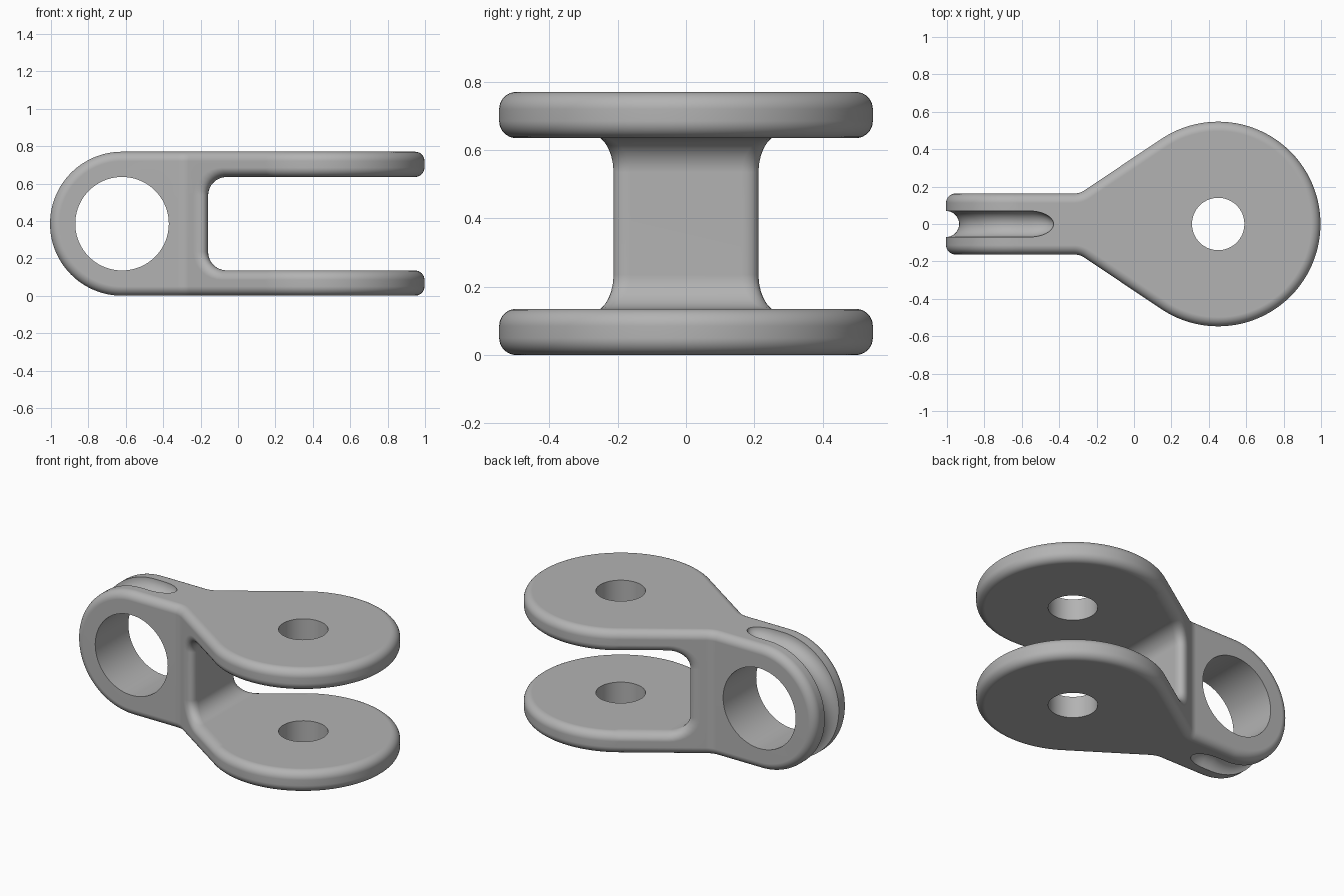
import bpy, bmesh, math
from mathutils import Vector

if "Cube" in bpy.data.objects:
    bpy.data.objects.remove(bpy.data.objects["Cube"])

HEIGHT, MID = 0.77, 0.385
EYE_X, PIN_X = -0.62, 0.45
FILLET = 0.05


def arc(cx, cy, r, start, end, n):
    angles = [math.radians(start + (end - start) * i / n) for i in range(n + 1)]
    return [(cx + r * math.cos(a), cy + r * math.sin(a)) for a in angles]


def round_corner(prev, corner, nxt, r, n=8):
    """Replace a profile corner by a tangent arc."""
    p, c, q = Vector(prev), Vector(corner), Vector(nxt)
    u, v = (p - c).normalized(), (q - c).normalized()
    half = u.angle(v) / 2
    centre = c + (u + v).normalized() * r / math.sin(half)
    a = c + u * r / math.tan(half) - centre
    b = c + v * r / math.tan(half) - centre
    turn = a.angle(b)
    return [tuple(centre + (a * math.sin(turn * (1 - i / n)) + b * math.sin(turn * i / n))
                  / math.sin(turn)) for i in range(n + 1)]


def finish(bm, name):
    bmesh.ops.recalc_face_normals(bm, faces=bm.faces)
    mesh = bpy.data.meshes.new(name)
    bm.to_mesh(mesh)
    bm.free()
    obj = bpy.data.objects.new(name, mesh)
    bpy.context.collection.objects.link(obj)
    return obj


def extrude(name, profile, low, high, upright):
    """Extrude a profile along z, or along y when it is upright."""
    bm = bmesh.new()
    verts = [bm.verts.new((a, low, b) if upright else (a, b, low)) for a, b in profile]
    face = bm.faces.new(verts)
    new = bmesh.ops.extrude_face_region(bm, geom=[face])["geom"]
    shift = (0, high - low, 0) if upright else (0, 0, high - low)
    bmesh.ops.translate(bm, vec=shift, verts=[v for v in new if isinstance(v, bmesh.types.BMVert)])
    return finish(bm, name)


def apply(obj, mod):
    bpy.context.view_layer.objects.active = obj
    bpy.ops.object.modifier_apply(modifier=mod.name)


def boolean(obj, tool, operation):
    mod = obj.modifiers.new("cut", "BOOLEAN")
    mod.operation, mod.solver, mod.object = operation, "EXACT", tool
    apply(obj, mod)
    bpy.data.objects.remove(tool)


# Plan outline: narrow neck flaring tangentially into a round pad
neck, pad_r = 0.163, 0.547
bend = (-0.29, neck)
to_pad = Vector((PIN_X - bend[0], -neck))
slope = math.degrees(math.asin(pad_r / to_pad.length) + math.atan2(to_pad.y, to_pad.x))
pad = arc(PIN_X, 0, pad_r, 90 + slope, 0, 48)
upper = [(-1.1, neck)] + round_corner((-1.1, neck), bend, pad[0], 0.1) + pad
outline = upper + [(x, -y) for x, y in reversed(upper[:-1])]
clevis = extrude("clevis", outline, -0.1, HEIGHT + 0.1, False)

# Side profile: round eye end and a fork slot with rounded corners
low, high, wall = 0.135, 0.635, -0.16
slot = (round_corner((1.1, high), (wall, high), (wall, low), 0.1)
        + round_corner((wall, high), (wall, low), (1.1, low), 0.1))
side = (arc(EYE_X, MID, MID, 270, 90, 64) + [(1.1, HEIGHT), (1.1, high)]
        + slot + [(1.1, low), (1.1, 0)])
boolean(clevis, extrude("side_block", side, -0.7, 0.7, True), "INTERSECT")

# Constant-radius fillets on every sharp edge
bm = bmesh.new()
bm.from_mesh(clevis.data)
bmesh.ops.remove_doubles(bm, verts=bm.verts, dist=0.0001)
weight = bm.edges.layers.float.new("bevel_weight_edge")
for e in bm.edges:
    angle = e.calc_face_angle(0)
    if angle > math.radians(40):
        e[weight] = FILLET * math.tan(angle / 2) / 0.1
bm.to_mesh(clevis.data)
bm.free()
bevel = clevis.modifiers.new("fillet", "BEVEL")
bevel.limit_method, bevel.width, bevel.segments = "WEIGHT", 0.1, 8
bevel.use_clamp_overlap = False
apply(clevis, bevel)

# Pin hole through both fork pads, and the large eye hole
boolean(clevis, extrude("pin_hole", arc(PIN_X, 0, 0.14, 0, 360, 64)[:-1], -0.2, 1, False), "DIFFERENCE")
boolean(clevis, extrude("eye_hole", arc(EYE_X, MID, 0.25, 0, 360, 96)[:-1], -0.4, 0.4, True), "DIFFERENCE")

# Round groove over the eye end, fading out along the top and bottom
groove_r, tail_start, tail_len, sides = 0.07, -0.56, 0.13, 32
tail = []
for i in range(13):
    t = math.radians(89 * i / 12)
    tail.append((tail_start + tail_len * math.sin(t), groove_r * math.cos(t)))
path = [(x, HEIGHT, 0, 1, r) for x, r in reversed(tail)]
path += [(x, z, (x - EYE_X) / MID, (z - MID) / MID, groove_r)
         for x, z in arc(EYE_X, MID, MID, 90, 270, 64)]
path += [(x, 0, 0, -1, r) for x, r in tail]
bm = bmesh.new()
rings = []
for x, z, nx, nz, r in path:
    ring = []
    for k in range(sides):
        a = math.tau * (k + 0.5) / sides
        out = r * math.cos(a)
        ring.append(bm.verts.new((x + nx * out, r * math.sin(a), z + nz * out)))
    rings.append(ring)
for a, b in zip(rings, rings[1:]):
    for k in range(sides):
        j = (k + 1) % sides
        bm.faces.new((a[k], a[j], b[j], b[k]))
bm.faces.new(rings[0])
bm.faces.new(rings[-1])
boolean(clevis, finish(bm, "groove"), "DIFFERENCE")

# Material and shading
grey = bpy.data.materials.new("plain grey")
grey.use_nodes = True
grey.diffuse_color = (0.45, 0.45, 0.45, 1)
grey.node_tree.nodes["Principled BSDF"].inputs["Base Color"].default_value = grey.diffuse_color
clevis.data.materials.clear()
clevis.data.materials.append(grey)
bpy.ops.object.select_all(action="DESELECT")
clevis.select_set(True)
bpy.context.view_layer.objects.active = clevis
bpy.ops.object.shade_smooth_by_angle(angle=math.radians(30))
normals = clevis.modifiers.new("even_shading", "WEIGHTED_NORMAL")
normals.keep_sharp = True
